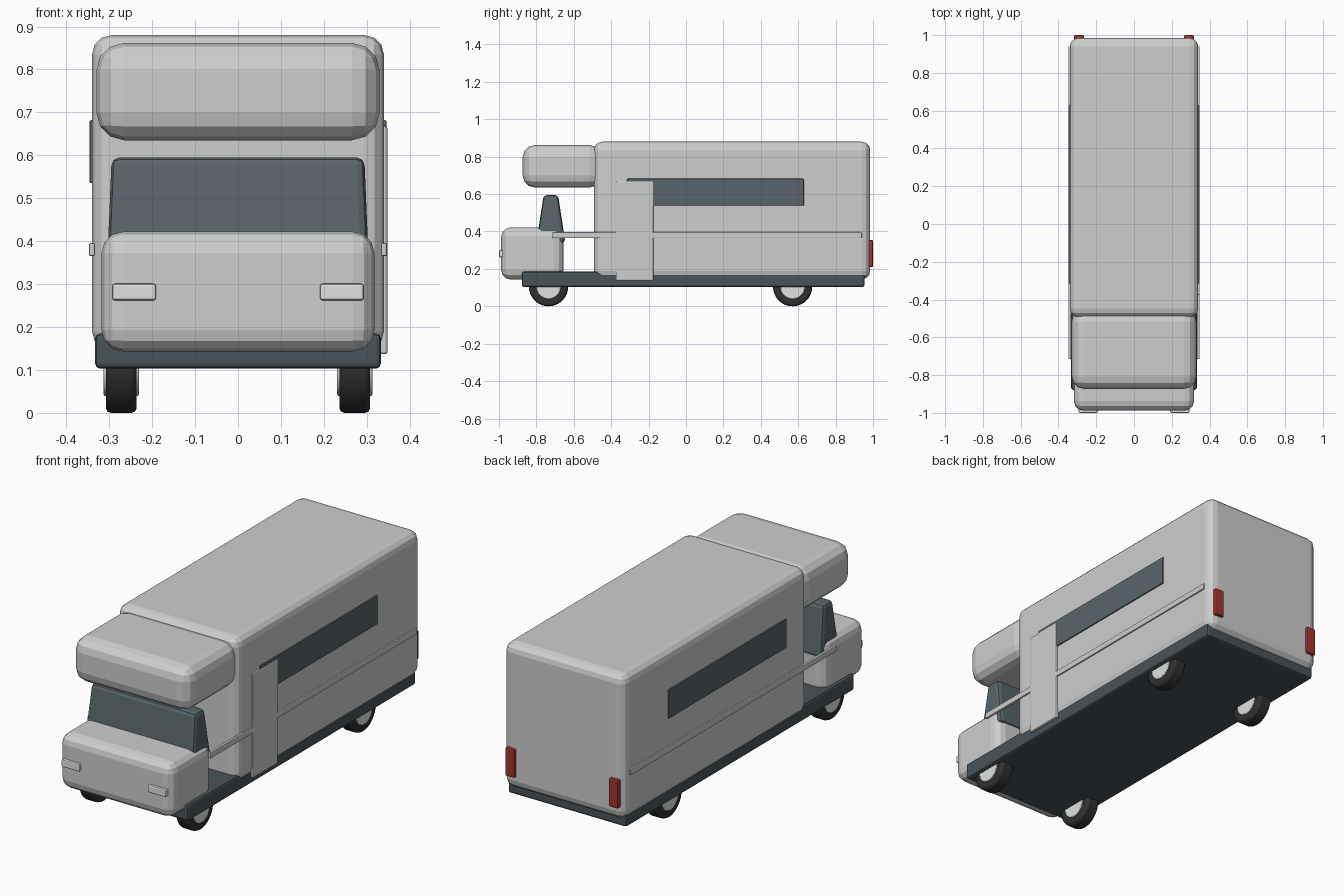
import bpy, math

if "Cube" in bpy.data.objects:
    bpy.data.objects.remove(bpy.data.objects["Cube"])


def material(name, r, g, b):
    m = bpy.data.materials.new(name)
    m.diffuse_color = (r, g, b, 1)
    m.use_nodes = True
    m.node_tree.nodes["Principled BSDF"].inputs["Base Color"].default_value = m.diffuse_color
    return m


SHELL = material("light_grey_shell", 0.62, 0.62, 0.62)
LIGHT = material("pale_lamp_grey", 0.74, 0.76, 0.75)
GLASS = material("dark_glass", 0.10, 0.13, 0.145)
FRAME = material("slate_chassis", 0.067, 0.087, 0.10)
TYRE = material("black_rubber", 0.03, 0.03, 0.03)
RED = material("red_lamp", 0.36, 0.035, 0.03)


def add_bevel(ob, width, segments):
    mod = ob.modifiers.new("bevel", 'BEVEL')
    mod.width, mod.segments = width, segments
    mod.limit_method = 'ANGLE'
    mod.angle_limit = math.radians(40)


def box(name, xs, ys, zs, mat, bevel, segments=2, top=(1, 1)):
    """Bevelled box from its extents; top scales the upper face in x and y."""
    size = [b - a for a, b in (xs, ys, zs)]
    bpy.ops.mesh.primitive_cube_add(size=1, location=[(a + b) / 2 for a, b in (xs, ys, zs)])
    ob = bpy.context.object
    ob.name = name
    for v in ob.data.vertices:
        up = v.co.z > 0
        v.co.x *= size[0] * (top[0] if up else 1)
        v.co.y *= size[1] * (top[1] if up else 1)
        v.co.z *= size[2]
    ob.data.materials.append(mat)
    add_bevel(ob, bevel, segments)
    return ob


def disc(name, x, y, z, radius, width, mat, bevel):
    """Cylinder with its axle along x."""
    bpy.ops.mesh.primitive_cylinder_add(vertices=32, radius=radius, depth=width,
                                        location=(x, y, z), rotation=(0, math.pi / 2, 0))
    ob = bpy.context.object
    ob.name = name
    ob.data.materials.append(mat)
    bpy.ops.object.shade_smooth_by_angle(angle=math.radians(30))
    add_bevel(ob, bevel, 2)


# Main shells
box("living_body", (-0.34, 0.34), (-0.493, 0.985), (0.145, 0.88), SHELL, 0.045, 3)
box("overcab_bunk", (-0.33, 0.33), (-0.873, -0.45), (0.635, 0.862), SHELL, 0.065, 3)
box("bonnet", (-0.318, 0.318), (-0.988, -0.655), (0.143, 0.422), SHELL, 0.05, 3)
box("chassis", (-0.333, 0.333), (-0.878, 0.955), (0.103, 0.185), FRAME, 0.012)

# Windscreen block, narrowing towards the top
box("windscreen", (-0.305, 0.305), (-0.80, -0.645), (0.34, 0.595), GLASS, 0.018, 2, (0.965, 0.5))

# Entry door on the right side only
box("entry_door", (0.332, 0.348), (-0.375, -0.175), (0.137, 0.668), SHELL, 0.005)

for side, word in ((-1, "left"), (1, "right")):
    def span(a, b):
        return tuple(sorted((side * a, side * b)))

    # Side window and trim strip
    box(word + "_window", span(0.33, 0.346), (-0.315, 0.63), (0.535, 0.682), GLASS, 0.004)
    box(word + "_trim_strip", span(0.333, 0.347), (-0.715, 0.94), (0.365, 0.396), SHELL, 0.004)

    # Front and rear lamps
    box(word + "_headlamp", span(0.191, 0.293), (-1.0, -0.97), (0.262, 0.301), LIGHT, 0.006)
    box(word + "_tail_lamp", span(0.265, 0.317), (0.965, 1.0), (0.21, 0.355), RED, 0.007)

    # Wheels with hubs showing on both faces
    for y, end in ((-0.735, "front"), (0.57, "rear")):
        disc(f"{word}_{end}_tyre", side * 0.272, y, 0.105, 0.105, 0.072, TYRE, 0.012)
        disc(f"{word}_{end}_hub", side * 0.272, y, 0.105, 0.066, 0.082, LIGHT, 0.004)
